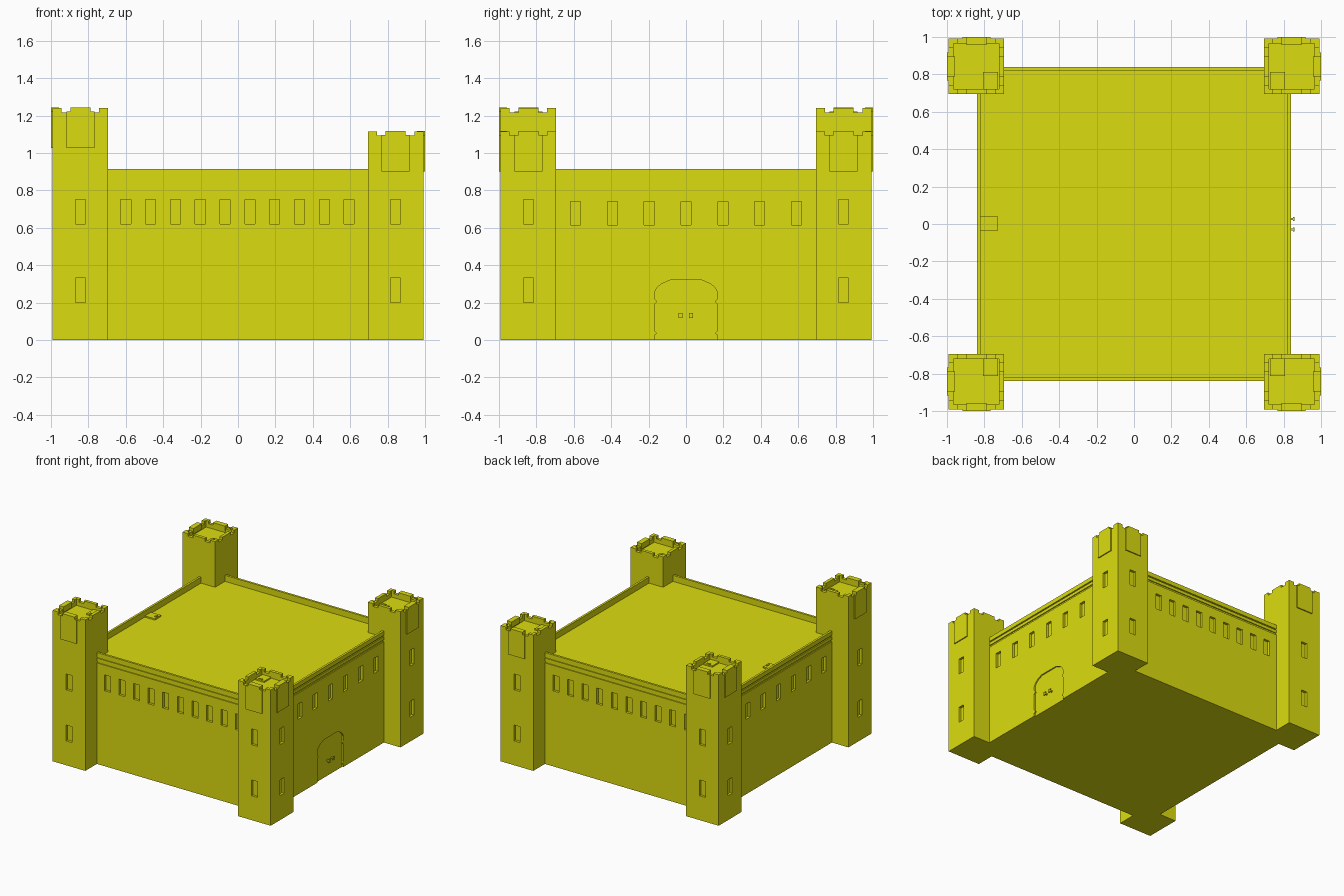
import bpy, bmesh, math
from mathutils import Matrix

if "Cube" in bpy.data.objects:
    bpy.data.objects.remove(bpy.data.objects["Cube"])

yellow = bpy.data.materials.new("yellow")
yellow.diffuse_color = (0.72, 0.72, 0.005, 1)
yellow.use_nodes = True
yellow.node_tree.nodes["Principled BSDF"].inputs["Base Color"].default_value = yellow.diffuse_color


def finish(name, bm):
    bmesh.ops.recalc_face_normals(bm, faces=bm.faces)
    me = bpy.data.meshes.new(name)
    bm.to_mesh(me)
    bm.free()
    me.materials.append(yellow)
    ob = bpy.data.objects.new(name, me)
    bpy.context.collection.objects.link(ob)
    return ob


def add_box(bm, c, s):
    m = Matrix.Translation(c) @ Matrix.Diagonal((*s, 1))
    bmesh.ops.create_cube(bm, size=1, matrix=m)


def boxes(name, items):
    bm = bmesh.new()
    for c, s in items:
        add_box(bm, c, s)
    return finish(name, bm)


def square_loft(name, cx, cy, rings):
    """Stack of square rings (half width, z), capped at both ends."""
    bm = bmesh.new()
    loops = [[bm.verts.new((cx + a * h, cy + b * h, z))
              for a, b in ((-1, -1), (1, -1), (1, 1), (-1, 1))] for h, z in rings]
    for lo, hi in zip(loops, loops[1:]):
        for i in range(4):
            j = (i + 1) % 4
            bm.faces.new((lo[i], lo[j], hi[j], hi[i]))
    bm.faces.new(loops[0])
    bm.faces.new(loops[-1])
    return finish(name, bm)


def cut(ob, cutter):
    cutter.hide_render = True
    mod = ob.modifiers.new("cut", 'BOOLEAN')
    mod.operation = 'DIFFERENCE'
    mod.solver = 'EXACT'
    mod.object = cutter
    bpy.context.view_layer.objects.active = ob
    bpy.ops.object.modifier_apply(modifier=mod.name)
    bpy.data.objects.remove(cutter)


W, D = 0.84, 0.02          # wall half width, window recess
T, H, WALL = 0.8425, 0.148, 0.026   # tower centre, half width, rim thickness

# Main body with grooved cornice and parapet around the roof
body = square_loft("castle_body", 0, 0, [
    (W, 0), (W, .83), (W - .008, .83), (W - .008, .845), (W, .845), (W, .87),
    (W - .008, .87), (W - .008, .88), (W, .88), (W, .915), (W - .018, .915), (W - .018, .865)])

# Wall windows: ten on front and back, seven on each side
wins = []
for s in (-1, 1):
    for i in range(10):
        wins.append(((-.6 + i * .1327, s * W, .685), (.054, 2 * D, .13)))
    for i in range(7):
        wins.append(((s * W, -.59 + i * .1967, .678), (2 * D, .054, .125)))
cut(body, boxes("wall_window_cutter", wins))

# Arched double door recess with small hinge notches
half = [(.168, -.02), (.168, .025), (.154, .035), (.168, .05), (.168, .19),
        (.154, .205), (.168, .22), (.168, .255), (.155, .28), (.13, .3), (.085, .32)]
outline = half + [(-y, z) for y, z in reversed(half)]
bm = bmesh.new()
f = bm.faces.new([bm.verts.new((W - .01, y, z)) for y, z in outline])
r = bmesh.ops.extrude_face_region(bm, geom=[f])
bmesh.ops.translate(bm, vec=(.05, 0, 0),
                    verts=[v for v in r["geom"] if isinstance(v, bmesh.types.BMVert)])
cut(body, finish("door_cutter", bm))

# Door handles
handles = []
for y in (-.03, .027):
    handles += [((W, y, .13), (.024, .01, .012)), ((W + .013, y, .13), (.008, .022, .026))]
boxes("door_handles", handles)

# Roof hatch
boxes("roof_hatch", [((-.775, .003, .869), (.09, .08, .014)),
                     ((-.745, .003, .878), (.015, .028, .01))])

# Corner towers: taller on the left, shorter on the right
for sx, top in ((-1, 1.24), (1, 1.115)):
    for sy in (-1, 1):
        cx, cy = sx * T, sy * T
        floor = top - .055
        tower = square_loft("corner_tower", cx, cy, [
            (H, 0), (H, top), (H - WALL, top), (H - WALL, floor)])

        cuts = []
        # Window slots on the two outer faces
        for z in (.265, .685):
            cuts.append(((cx, cy + sy * H, z), (.054, 2 * D, .13)))
            cuts.append(((cx + sx * H, cy, z), (2 * D, .054, .13)))
        # Battlement gaps on all four rims
        mid = H - WALL / 2
        for a in (-1, 1):
            for g in (-.077, .077):
                cuts.append(((cx + g, cy + a * mid, top), (.046, WALL + .014, .046)))
                cuts.append(((cx + a * mid, cy + g, top), (WALL + .014, .046, .046)))
        cut(tower, boxes("tower_cutter", cuts))

        # Banners hung over the outer rims
        def banner(swap):
            s = sx if swap else sy
            items = []
            for w, lo, hi, i, o in ((.148, top - .213, top - .018, H - .004, H + .009),
                                    (.108, top - .022, top + .002, H - WALL - .008, H + .009),
                                    (.108, top - .045, top, H - WALL - .008, H - WALL + .002)):
                c, d = s * (i + o) / 2, o - i
                z, h = (lo + hi) / 2, hi - lo
                items.append(((cx + c, cy, z), (d, w, h)) if swap
                             else ((cx, cy + c, z), (w, d, h)))
            boxes("tower_banner", items)
        banner(False)
        banner(True)

        # Tower trapdoor at the inner corner
        boxes("tower_trapdoor", [((sx * .768, sy * .768, floor + .004), (.08, .09, .014)),
                                 ((sx * .768, sy * .803, floor + .013), (.03, .014, .01))])
